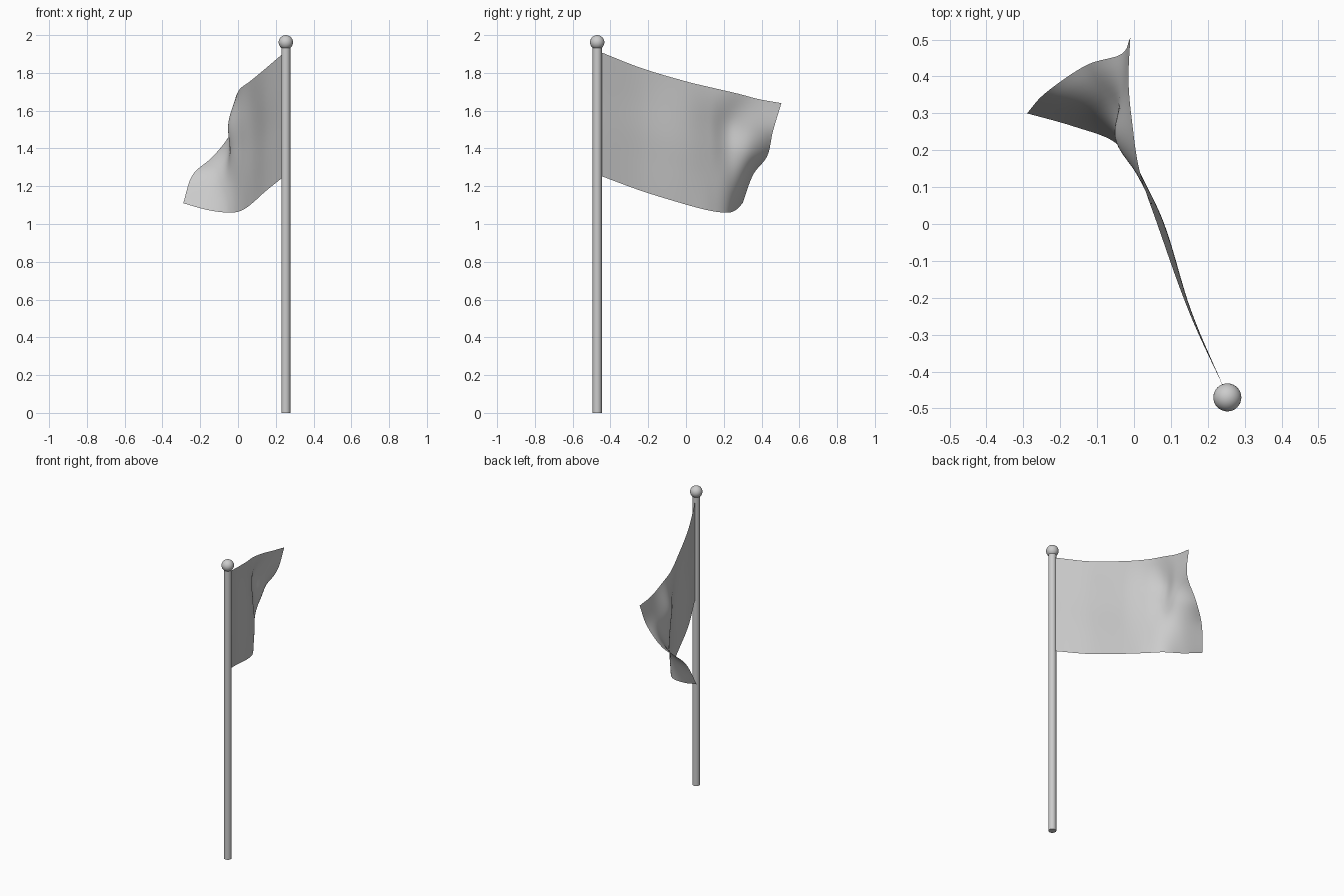
import bpy, bmesh

if "Cube" in bpy.data.objects:
    bpy.data.objects.remove(bpy.data.objects["Cube"])

PX, PY = 0.253, -0.47   # pole axis


def smooth(obj):
    bpy.ops.object.select_all(action='DESELECT')
    obj.select_set(True)
    bpy.context.view_layer.objects.active = obj
    bpy.ops.object.shade_smooth_by_angle()


# Pole and ball finial
bpy.ops.mesh.primitive_cylinder_add(vertices=32, radius=0.024, depth=1.95, location=(PX, PY, 0.975))
pole = bpy.context.object
pole.name = "pole"
smooth(pole)
bpy.ops.mesh.primitive_uv_sphere_add(segments=32, ring_count=16, radius=0.038, location=(PX, PY, 1.962))
ball = bpy.context.object
ball.name = "finial_ball"
smooth(ball)

# Flag control rows, top to bottom, each running from the pole to the free edge
hoist_z = [1.91, 1.745, 1.58, 1.415, 1.255]
rows = [
    [(.148, -.235, 1.825), (.063, .0, 1.755), (.015, .145, 1.72), (-.005, .275, 1.69), (-.015, .39, 1.66), (-.01, .505, 1.64)],
    [(.15, -.235, 1.665), (.075, .0, 1.595), (.01, .13, 1.56), (-.05, .235, 1.535), (-.035, .345, 1.51), (-.035, .46, 1.49)],
    [(.155, -.235, 1.50), (.082, .0, 1.43), (.02, .13, 1.40), (-.037, .225, 1.385), (-.055, .33, 1.37), (-.13, .43, 1.36)],
    [(.15, -.235, 1.335), (.075, .0, 1.265), (.02, .13, 1.235), (-.035, .225, 1.22), (-.115, .30, 1.225), (-.24, .355, 1.26)],
    [(.148, -.235, 1.175), (.067, .0, 1.103), (.015, .13, 1.07), (-.05, .22, 1.06), (-.165, .265, 1.075), (-.29, .30, 1.11)],
]
rows = [[(.247, -.452, z)] + r for z, r in zip(hoist_z, rows)]


def spline(pts, knots, n):
    """Sample a cubic through the points, n + 1 evenly spaced samples."""
    last = len(pts) - 1

    def slope(i, k):
        a, b = max(i - 1, 0), min(i + 1, last)
        return (pts[b][k] - pts[a][k]) / (knots[b] - knots[a])
    out = []
    for s in range(n + 1):
        t = s / n
        i = max(j for j in range(last) if knots[j] <= t)
        h = knots[i + 1] - knots[i]
        f = (t - knots[i]) / h
        out.append(tuple(
            (2*f**3 - 3*f**2 + 1) * pts[i][k] + (f**3 - 2*f**2 + f) * h * slope(i, k)
            + (3*f**2 - 2*f**3) * pts[i + 1][k] + (f**3 - f**2) * h * slope(i + 1, k)
            for k in range(3)))
    return out


# Flag cloth
NU, NV = 60, 40
along = [spline(r, [0, .25, .5, .65, .78, .9, 1], NU) for r in rows]
columns = [spline([r[i] for r in along], [0, .25, .5, .75, 1], NV) for i in range(NU + 1)]
bm = bmesh.new()
grid = [[bm.verts.new(p) for p in col] for col in columns]
for i in range(NU):
    for j in range(NV):
        bm.faces.new((grid[i][j], grid[i][j + 1], grid[i + 1][j + 1], grid[i + 1][j]))
mesh = bpy.data.meshes.new("flag")
bm.to_mesh(mesh)
bm.free()
flag = bpy.data.objects.new("flag", mesh)
bpy.context.collection.objects.link(flag)
smooth(flag)
